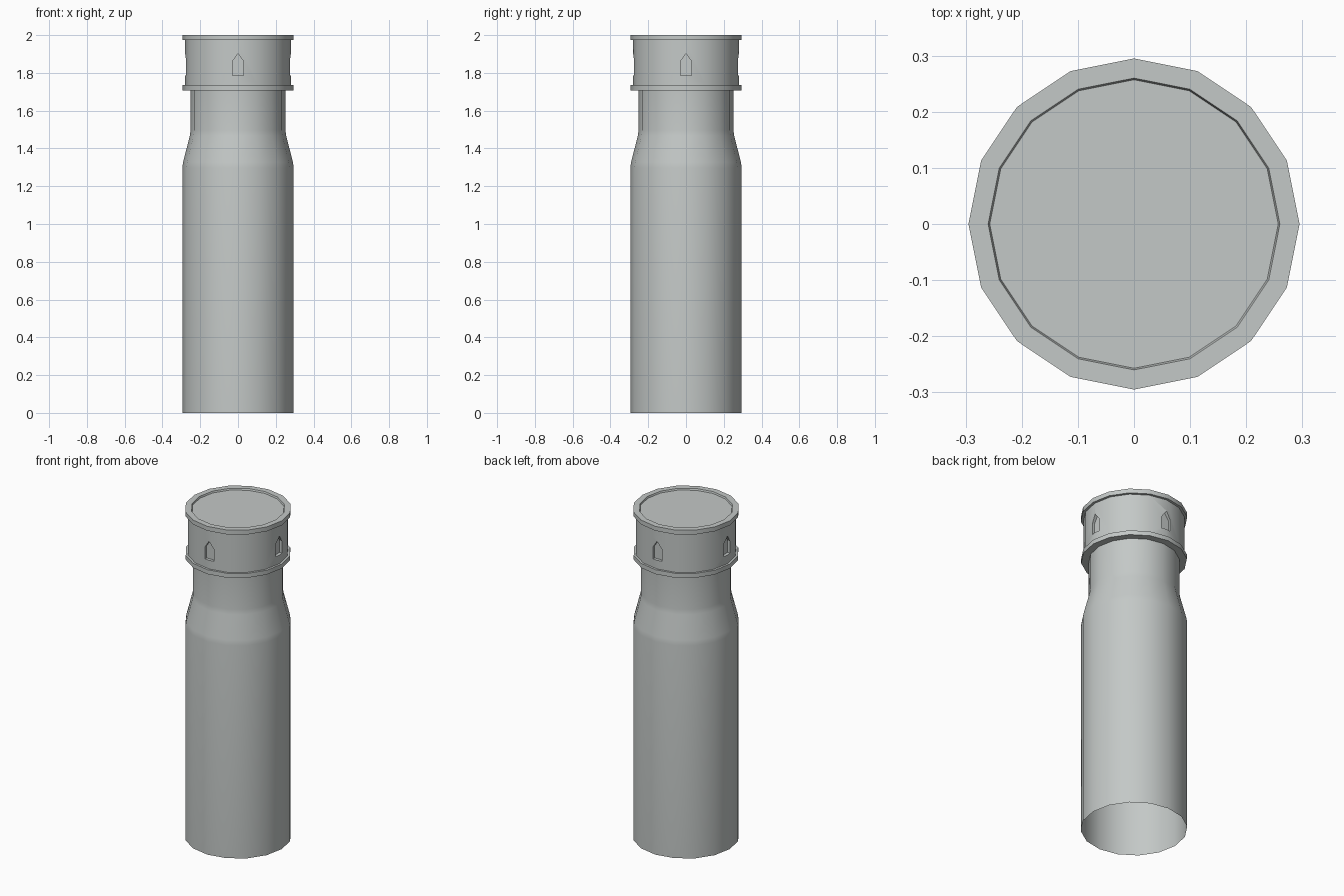
import bpy, bmesh, math
from mathutils import Matrix, Vector

SIDES = 16

cube = bpy.data.objects.get("Cube")
if cube:
    bpy.data.objects.remove(cube, do_unlink=True)

stone = bpy.data.materials.new("pale_grey_stone")
stone.use_nodes = True
stone.diffuse_color = (0.55, 0.58, 0.57, 1)
stone.node_tree.nodes["Principled BSDF"].inputs["Base Color"].default_value = stone.diffuse_color


def add_object(name, bm):
    mesh = bpy.data.meshes.new(name)
    bm.to_mesh(mesh)
    bm.free()
    mesh.materials.append(stone)
    obj = bpy.data.objects.new(name, mesh)
    bpy.context.collection.objects.link(obj)
    return obj


def lathe(name, profile, capped):
    """Turn (radius, height) points, listed bottom to top, around z."""
    bm = bmesh.new()
    angles = [2 * math.pi * i / SIDES for i in range(SIDES)]
    rings = [[bm.verts.new((r * math.cos(a), r * math.sin(a), z)) for a in angles]
             for r, z in profile]
    for low, high in zip(rings, rings[1:]):
        for i in range(SIDES):
            j = (i + 1) % SIDES
            bm.faces.new((low[i], low[j], high[j], high[i]))
    if capped:
        bm.faces.new(rings[0][::-1])
        bm.faces.new(rings[-1])
    return add_object(name, bm)


def activate(obj):
    bpy.ops.object.select_all(action='DESELECT')
    obj.select_set(True)
    bpy.context.view_layer.objects.active = obj


# Tower shaft: open at the foot, softly tapering into the neck
shaft = lathe("tower_shaft", [
    (0.295, 0), (0.295, 1.297), (0.291, 1.327),
    (0.255, 1.467), (0.251, 1.497), (0.251, 1.708)], False)

# Tower head: lower ledge, drum, top rim and shallow sunken roof
head = lathe("tower_head", [
    (0.293, 1.708), (0.293, 1.735), (0.28, 1.735), (0.28, 1.973),
    (0.295, 1.973), (0.295, 2), (0.26, 2), (0.257, 1.99)], True)

# Pointed window niches on the four sides
outline = [(-0.03, 1.787), (0.03, 1.787), (0.03, 1.86), (0, 1.903), (-0.03, 1.86)]
bm = bmesh.new()
for k in range(4):
    turn = Matrix.Rotation(k * math.pi / 2, 3, 'Z')
    outer, inner = [[bm.verts.new(turn @ Vector((x, y, z))) for x, z in outline]
                    for y in (-0.35, -0.26)]
    bm.faces.new(outer)
    bm.faces.new(inner[::-1])
    for i in range(5):
        j = (i + 1) % 5
        bm.faces.new((outer[i], inner[i], inner[j], outer[j]))
bmesh.ops.recalc_face_normals(bm, faces=bm.faces)
cutter = add_object("window_cutter", bm)
cutter.hide_render = True

niches = head.modifiers.new("window_niches", 'BOOLEAN')
niches.operation = 'DIFFERENCE'
niches.solver = 'EXACT'
niches.object = cutter
activate(head)
bpy.ops.object.modifier_apply(modifier=niches.name)
bpy.data.objects.remove(cutter, do_unlink=True)

# Smooth round walls, crisp ledges
for part in (shaft, head):
    activate(part)
    bpy.ops.object.shade_smooth_by_angle(angle=math.radians(30))
